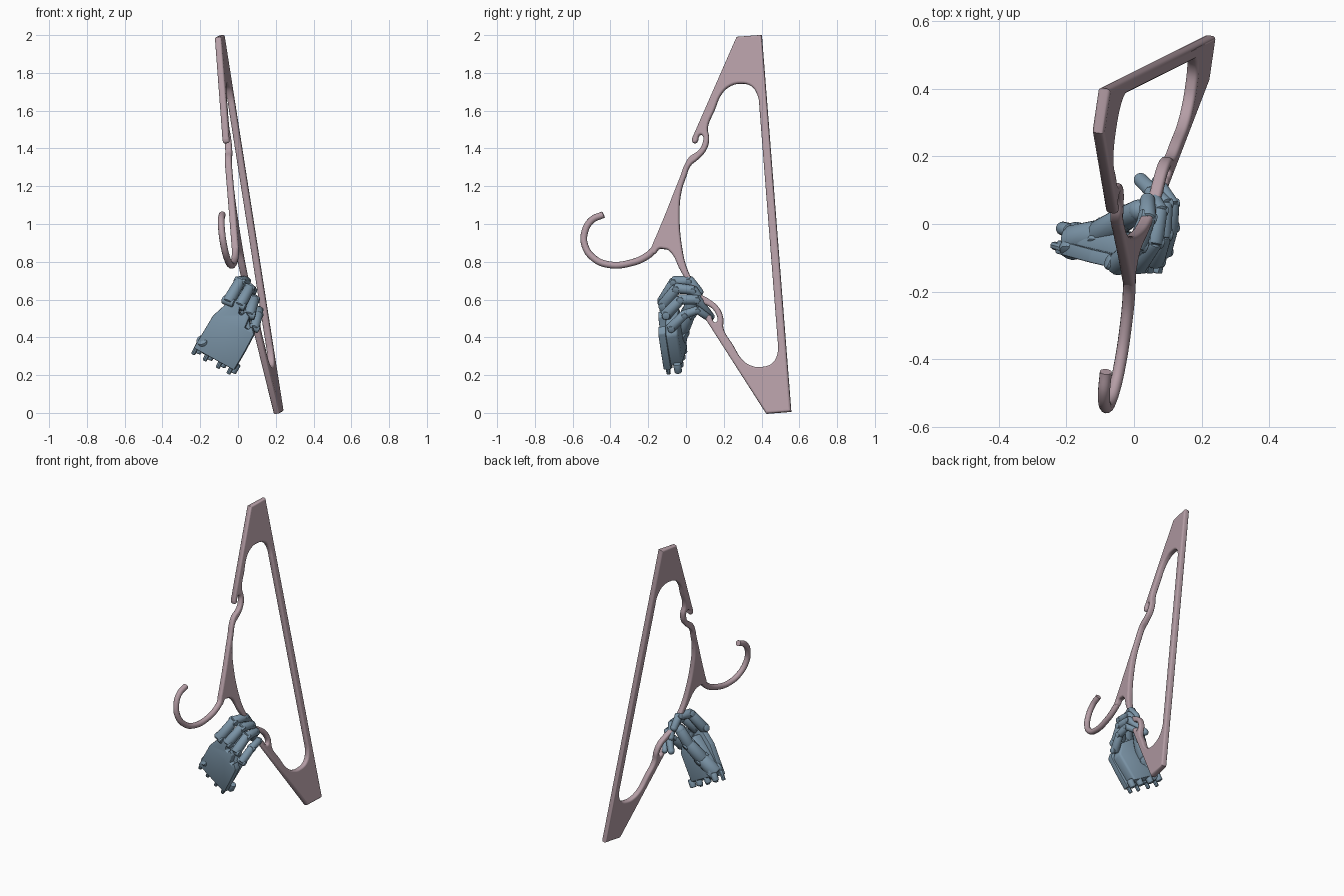
import bpy, bmesh, math
from mathutils import Vector, Matrix

if "Cube" in bpy.data.objects:
    bpy.data.objects.remove(bpy.data.objects["Cube"])


def material(name, rgb):
    m = bpy.data.materials.new(name)
    m.diffuse_color = (*rgb, 1)
    m.use_nodes = True
    m.node_tree.nodes["Principled BSDF"].inputs["Base Color"].default_value = m.diffuse_color
    return m


PINK = material("dusty_pink", (0.46, 0.34, 0.38))
BLUE = material("steel_blue", (0.20, 0.30, 0.39))


def finish(ob, mat, angle=40):
    ob.data.materials.clear()
    ob.data.materials.append(mat)
    bpy.ops.object.select_all(action='DESELECT')
    ob.select_set(True)
    bpy.context.view_layer.objects.active = ob
    bpy.ops.object.shade_smooth_by_angle(angle=math.radians(angle))
    return ob


def curve_to_mesh(cu, name, mat, matrix=None):
    tmp = bpy.data.objects.new(name + "_curve", cu)
    bpy.context.collection.objects.link(tmp)
    dg = bpy.context.evaluated_depsgraph_get()
    me = bpy.data.meshes.new_from_object(tmp.evaluated_get(dg))
    bpy.data.objects.remove(tmp)
    if matrix:
        me.transform(matrix)
    ob = bpy.data.objects.new(name, me)
    bpy.context.collection.objects.link(ob)
    return finish(ob, mat)


# Hanger plane: drawn in (y, z), x follows from the tilt
A0, B, C = 0.138, 0.159, -0.1445
n = Vector((1, -B, -C)).normalized()
PLANE = Matrix(((B, C, n.x, A0), (1, 0, n.y, 0), (0, 1, n.z, 0), (0, 0, 0, 1)))
MID, EU, EV = Vector((.477, 1.003)), Vector((.997, .078)), Vector((-.078, .997))


def mirrored(half, middle):
    other = []
    for y, z in reversed(half):
        d = Vector((y, z)) - MID
        p = MID + EU * d.dot(EU) - EV * d.dot(EV)
        other.append((p.x, p.y))
    return half + middle + other


# Hanger frame: outer outline and opening, each a mirrored half;
# the outer one swings out to the hook at the middle
outer = [(.401, 2.0), (.269, 1.99), (.032, 1.45), (.038, 1.43), (.055, 1.43),
         (.077, 1.472), (.09, 1.465), (.088, 1.425), (.066, 1.388), (.02, 1.355),
         (-.008, 1.31), (-.03, 1.25), (-.06, 1.175), (-.107, 1.055)]
neck = [(-.157, .935), (-.178, .885), (-.185, .85), (-.17, .84), (-.14, .868), (-.115, .867)]
inner = [(.391, 1.6), (.38, 1.68), (.345, 1.73), (.29, 1.743), (.235, 1.73),
         (.19, 1.69), (.15, 1.6), (.115, 1.51), (.122, 1.45), (.105, 1.39),
         (.06, 1.34), (.025, 1.31), (.0, 1.25), (-.025, 1.17), (-.035, 1.06)]
cu = bpy.data.curves.new("frame", 'CURVE')
cu.dimensions, cu.fill_mode, cu.resolution_u = '2D', 'BOTH', 6
cu.extrude, cu.bevel_depth, cu.bevel_resolution, cu.offset = .007, .011, 3, -.011
for half, middle, corners in ((outer, neck, 3), (inner, [], 1)):
    pts = mirrored(half, middle)
    sp = cu.splines.new('BEZIER')
    sp.bezier_points.add(len(pts) - 1)
    sp.use_cyclic_u = True
    for i, (bp, p) in enumerate(zip(sp.bezier_points, pts)):
        bp.co = (*p, 0)
        t = 'VECTOR' if min(i, len(pts) - 1 - i) < corners else 'AUTO'
        bp.handle_left_type = bp.handle_right_type = t
curve_to_mesh(cu, "hanger_frame", PINK, PLANE)

# Hanger hook: round rod leaving the neck
hook = [(-.155, .88, 1), (-.20, .835, 1.05), (-.295, .793, 1), (-.41, .785, 1),
        (-.49, .82, 1), (-.535, .885, 1), (-.537, .955, 1), (-.50, 1.02, 1), (-.437, 1.05, 1)]
cu = bpy.data.curves.new("hook", 'CURVE')
cu.dimensions, cu.bevel_depth, cu.bevel_resolution = '3D', .018, 4
cu.use_fill_caps, cu.resolution_u = True, 6
sp = cu.splines.new('BEZIER')
sp.bezier_points.add(len(hook) - 1)
for bp, (y, z, r) in zip(sp.bezier_points, hook):
    bp.co, bp.radius = (y, z, 0), r
    bp.handle_left_type = bp.handle_right_type = 'AUTO'
curve_to_mesh(cu, "hanger_hook", PINK, PLANE)

# Hand frame: across, along the palm, towards the palm side
UP = Vector((.46, -.13, .87)).normalized()
SIDE = Vector((.86, -.13, -.48))
SIDE = (SIDE - UP * SIDE.dot(UP)).normalized()
PALM = UP.cross(SIDE)
WRIST = Vector((-.122, -.078, .285))


def hand_pt(s, u, p):
    return WRIST + SIDE * s + UP * u + PALM * p


def slab(name, outline, p0, p1, bevel, shrink=1.0):
    """Prism over an outline in the palm plane; far side can be narrower."""
    bm = bmesh.new()
    lo = [bm.verts.new(hand_pt(s, u, p0)) for s, u in outline]
    hi = [bm.verts.new(hand_pt(s * shrink, u, p1)) for s, u in outline]
    bm.faces.new(lo)
    bm.faces.new(hi[::-1])
    for i in range(len(lo)):
        j = (i + 1) % len(lo)
        bm.faces.new((lo[i], hi[i], hi[j], lo[j]))
    bmesh.ops.recalc_face_normals(bm, faces=bm.faces)
    bmesh.ops.bevel(bm, geom=bm.edges[:], offset=bevel, segments=2, affect='EDGES', profile=.5)
    return bm_object(bm, name)


def bar(bm, a, b, r1, r2, seg=14):
    """Tapered rod with softened ends between two points."""
    a, b = Vector(a), Vector(b)
    d = b - a
    m = Matrix.Translation((a + b) / 2) @ d.to_track_quat('Z', 'Y').to_matrix().to_4x4()
    r = bmesh.ops.create_cone(bm, cap_ends=True, segments=seg, radius1=r1, radius2=r2,
                              depth=d.length, matrix=m)
    rim = {e for v in r["verts"] for e in v.link_edges
           if any(len(f.verts) == seg for f in e.link_faces)}
    bmesh.ops.bevel(bm, geom=list(rim), offset=r2 * .35, segments=2, affect='EDGES', profile=.5)


def bm_object(bm, name):
    me = bpy.data.meshes.new(name)
    bm.to_mesh(me)
    bm.free()
    ob = bpy.data.objects.new(name, me)
    bpy.context.collection.objects.link(ob)
    return finish(ob, BLUE)


# Palm: flat back plate with finger slots, and fuller inner side
slab("hand_back_plate", [(-.125, 0), (.12, 0), (.125, .12), (.125, .22), (.095, .25), (.085, .225),
                         (.065, .225), (.06, .285), (.03, .305), (.02, .275), (0, .275),
                         (-.01, .32), (-.07, .325), (-.115, .2)], -.025, .015, .005)
slab("palm_body", [(-.12, .01), (.105, .01), (.12, .2), (.06, .27), (-.06, .28), (-.11, .12)],
     .01, .075, .012, .88)

# Wrist: prongs along the lower edge and round pivots behind them
bm = bmesh.new()
for s in (-.115, -.045, .035, .1):
    bar(bm, hand_pt(s, .03, -.005), hand_pt(s, -.035, -.005), .013, .012, 8)
    bar(bm, hand_pt(s + .01, .03, .05), hand_pt(s + .01, -.025, .05), .022, .02, 12)
bm_object(bm, "wrist_prongs")

# Fingers and thumb: chains of rods with cross pins at the joints
digits = {
    "index_finger": ([(-.05, -.12, .59), (.01, -.06, .695), (.04, .02, .70), (.04, .07, .64)], .034),
    "middle_finger": ([(.01, -.12, .57), (.06, -.05, .66), (.075, .04, .65), (.05, .09, .58)], .032),
    "ring_finger": ([(.06, -.105, .52), (.085, -.03, .60), (.09, .06, .60), (.02, .13, .51)], .032),
    "little_finger": ([(.085, -.08, .45), (.108, -.01, .52), (.112, .06, .545), (.07, .125, .50)], .028),
    "thumb": ([(-.175, -.05, .36), (-.10, -.03, .43), (-.03, .015, .53), (.015, .04, .62)], .05),
}
for name, (pts, r) in digits.items():
    pts = [Vector(p) for p in pts]
    axis = (pts[1] - pts[0]).cross(pts[2] - pts[1]).normalized()
    bm = bmesh.new()
    for i in range(3):
        d = (pts[i + 1] - pts[i]).normalized() * r * .35
        k = r * (1 - .12 * i)
        bar(bm, pts[i] - d, pts[i + 1] + d * .6, k, k * .86)
        bar(bm, pts[i] - axis * k * 1.03, pts[i] + axis * k * 1.03, k * .7, k * .7, 12)
    bmesh.ops.create_uvsphere(bm, u_segments=14, v_segments=8, radius=r * .66,
                              matrix=Matrix.Translation(pts[3]))
    bm_object(bm, name)
